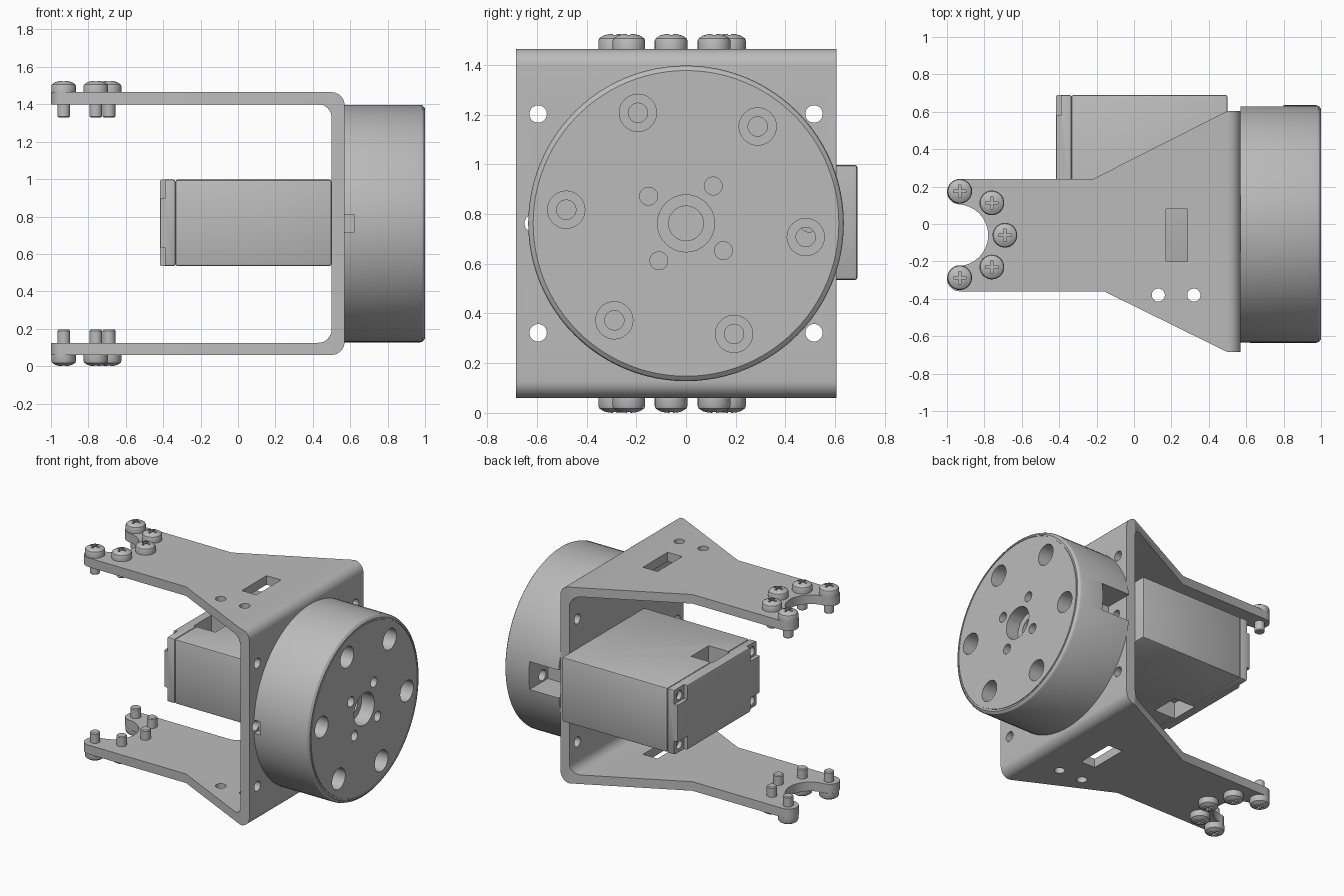
import bpy, bmesh
from math import sin, cos, pi, radians
from mathutils import Matrix, Vector

if "Cube" in bpy.data.objects:
    bpy.data.objects.remove(bpy.data.objects["Cube"])

grey = bpy.data.materials.new("plain_grey")
grey.use_nodes = True
grey.diffuse_color = (0.5, 0.5, 0.5, 1)
grey.node_tree.nodes["Principled BSDF"].inputs["Base Color"].default_value = (0.5, 0.5, 0.5, 1)

MID = 0.7625          # height of the rotation axis
ARM_Y = -0.06         # centre line of the arms
TURN_X = Matrix.Rotation(pi / 2, 4, 'Y')   # local z becomes +x


def make(name, bm):
    bmesh.ops.recalc_face_normals(bm, faces=bm.faces)
    mesh = bpy.data.meshes.new(name)
    bm.to_mesh(mesh)
    bm.free()
    mesh.materials.append(grey)
    obj = bpy.data.objects.new(name, mesh)
    bpy.context.collection.objects.link(obj)
    return obj


def arc(cx, cy, r, a, b, n=8):
    angles = [radians(a + (b - a) * i / n) for i in range(n + 1)]
    return [(cx + r * cos(t), cy + r * sin(t)) for t in angles]


def prism(name, points, place, lo, hi):
    bm = bmesh.new()
    face = bm.faces.new([bm.verts.new(place(u, v, lo)) for u, v in points])
    grown = bmesh.ops.extrude_face_region(bm, geom=[face])["geom"]
    shift = Vector(place(0, 0, hi)) - Vector(place(0, 0, lo))
    bmesh.ops.translate(bm, vec=shift, verts=[g for g in grown if isinstance(g, bmesh.types.BMVert)])
    return make(name, bm)


def box(name, x, y, z, bevel=0):
    bm = bmesh.new()
    bmesh.ops.create_cube(bm, size=1)
    for v in bm.verts:
        v.co = [a + (b - a) * (c + 0.5) for (a, b), c in zip((x, y, z), v.co)]
    if bevel:
        bmesh.ops.bevel(bm, geom=bm.edges[:], offset=bevel, segments=2, profile=0.5, affect='EDGES')
    return make(name, bm)


def rod(name, centre, r, length, turn=None, n=32):
    bm = bmesh.new()
    mat = Matrix.Translation(centre) @ (turn or Matrix())
    bmesh.ops.create_cone(bm, cap_ends=True, segments=n, radius1=r, radius2=r, depth=length, matrix=mat)
    return make(name, bm)


def lathe(name, profile, n):
    bm = bmesh.new()
    verts = [bm.verts.new((r, 0, h)) for r, h in profile]
    edges = [bm.edges.new(p) for p in zip(verts, verts[1:])]
    bmesh.ops.spin(bm, geom=verts + edges, cent=(0, 0, 0), axis=(0, 0, 1), angle=2 * pi, steps=n)
    bmesh.ops.remove_doubles(bm, verts=bm.verts, dist=0.0001)
    return make(name, bm)


def combine(obj, other, how='DIFFERENCE'):
    mod = obj.modifiers.new("cut", 'BOOLEAN')
    mod.operation, mod.object, mod.solver = how, other, 'EXACT'
    bpy.context.view_layer.objects.active = obj
    bpy.ops.object.modifier_apply(modifier=mod.name)
    bpy.data.objects.remove(other)


def smooth(obj):
    bpy.ops.object.select_all(action='DESELECT')
    obj.select_set(True)
    bpy.context.view_layer.objects.active = obj
    bpy.ops.object.shade_smooth_by_angle(angle=radians(30))


# Bent bracket: U profile trimmed to the plan outline of the arms
u_shape = ([(-1.1, 0.06)] + arc(0.5, 0.13, 0.07, -90, 0) + arc(0.5, 1.395, 0.07, 0, 90)
           + [(-1.1, 1.465), (-1.1, 1.4)] + arc(0.43, 1.33, 0.07, 90, 0)
           + arc(0.43, 0.195, 0.07, 0, -90) + [(-1.1, 0.125)])
bracket = prism("bracket", u_shape, lambda u, v, w: (u, w, v), -0.69, 0.61)
plan = (arc(-0.9325, 0.1725, 0.0675, 90, 270, 12) + arc(-0.945, ARM_Y, 0.165, 90, -90, 24)
        + arc(-0.9325, -0.2925, 0.0675, 90, 270, 12)
        + [(-0.16, -0.36), (0.5, -0.685), (0.6, -0.685), (0.6, 0.605), (0.5, 0.605), (-0.22, 0.24)])
outline = prism("outline", plan, lambda u, v, w: (u, v, w), -0.1, 1.7)
combine(bracket, outline, 'INTERSECT')
combine(bracket, box("slot", (0.17, 0.285), (-0.2, 0.08), (-0.1, 1.7)))
for x in (0.13, 0.32):
    combine(bracket, rod("hole", (x, -0.38, MID), 0.035, 2))
for y in (-0.595, 0.515):
    for dz in (-0.44, 0, 0.44):
        combine(bracket, rod("hole", (0.54, y - (dz == 0) * 0.02, MID + dz), 0.035, 0.3, TURN_X))
smooth(bracket)

# Round drive housing with a shallow groove near the rim of its face
drum_profile = [(0, 0), (0.635, 0), (0.635, 0.405), (0.63, 0.418), (0.615, 0.43), (0.606, 0.43),
                (0.606, 0.425), (0.6, 0.425), (0.6, 0.43), (0, 0.43)]
drum = lathe("drive_housing", drum_profile, 96)
drum.data.transform(Matrix.Translation((0.57, 0, MID)) @ TURN_X)


def face_hole(radius, degrees, r, depth):
    a = radians(degrees)
    place = (1.0, radius * cos(a), MID + radius * sin(a))
    combine(drum, rod("hole", place, r, depth * 2, TURN_X))


for k in range(6):
    face_hole(0.485, 53.5 + 60 * k, 0.075, 0.12)
    face_hole(0.485, 53.5 + 60 * k, 0.039, 0.25)
for k in range(4):
    face_hole(0.186, 54 + 90 * k, 0.036, 0.12)
face_hole(0, 0, 0.115, 0.1)
face_hole(0, 0, 0.07, 0.25)
combine(drum, box("cable_notch", (0.5, 0.8), (0.42, 0.8), (0.66, 0.86)))
combine(drum, box("key_notch", (0.5, 0.62), (-0.8, -0.58), (0.715, 0.81)))
smooth(drum)

# Motor body with cable windows above and below
BOX_Y, BOX_Z = (-0.24, 0.69), (0.535, 0.997)
motor = box("motor_body", (-0.335, 0.5), BOX_Y, BOX_Z, 0.012)
cap = box("motor_cap", (-0.418, -0.335), BOX_Y, BOX_Z, 0.01)
for z in BOX_Z:
    for part in (motor, cap):
        combine(part, box("window", (-0.34 if part is motor else -0.35, -0.18),
                          (0.0, 0.2), (z - 0.12, z + 0.12)))
    # Recessed corners with screw holes on the end cap
    for y in BOX_Y:
        combine(cap, box("corner", (-0.5, -0.39), (y - 0.11, y + 0.11), (z - 0.1, z + 0.1)))
        hole_y = y + (0.055 if y < 0 else -0.055)
        hole_z = z + (0.055 if z < MID else -0.055)
        combine(cap, rod("hole", (-0.39, hole_y, hole_z), 0.032, 0.06, TURN_X, 20))
smooth(motor)
smooth(cap)

# Cross-head screw, shared by both arms
screw_profile = [(0, -0.135), (0.028, -0.135), (0.034, -0.129), (0.034, 0), (0.066, 0), (0.066, 0.032),
                 (0.062, 0.042), (0.045, 0.053), (0.025, 0.059), (0, 0.06)]
screw = lathe("screw", screw_profile, 32)
combine(screw, box("cross", (-0.034, 0.034), (-0.007, 0.007), (0.03, 0.1)))
combine(screw, box("cross", (-0.007, 0.007), (-0.034, 0.034), (0.03, 0.1)))
smooth(screw)
spots = [(-0.932, 0.175), (-0.76, 0.113), (-0.69, ARM_Y), (-0.76, -0.23), (-0.932, -0.287)]
for side, z, flip in (("upper", 1.465, 0), ("lower", 0.06, pi)):
    for i, (x, y) in enumerate(spots):
        item = bpy.data.objects.new(f"{side}_screw_{i + 1}", screw.data)
        item.location = (x, y, z)
        item.rotation_euler = (flip, 0, 0)
        bpy.context.collection.objects.link(item)
bpy.data.objects.remove(screw)
